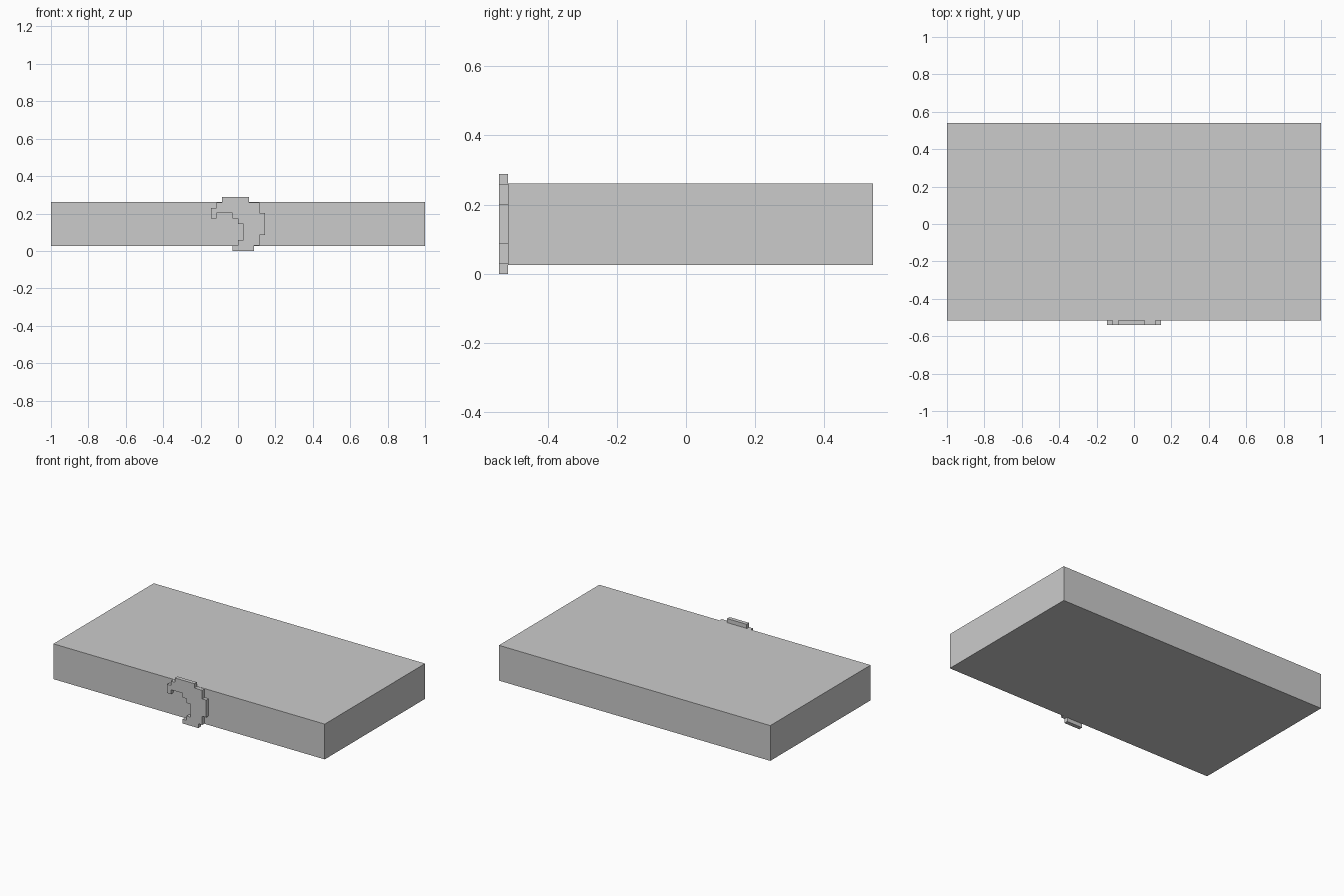
import bpy, bmesh
from mathutils import Vector

if "Cube" in bpy.data.objects:
    bpy.data.objects.remove(bpy.data.objects["Cube"])


def extruded(name, outline, depth):
    """Extrude a closed outline by a depth vector into a solid object."""
    bm = bmesh.new()
    face = bm.faces.new([bm.verts.new(p) for p in outline])
    ext = bmesh.ops.extrude_face_region(bm, geom=[face], use_keep_orig=True)
    moved = [g for g in ext["geom"] if isinstance(g, bmesh.types.BMVert)]
    bmesh.ops.translate(bm, vec=Vector(depth), verts=moved)
    bmesh.ops.recalc_face_normals(bm, faces=bm.faces)
    mesh = bpy.data.meshes.new(name)
    bm.to_mesh(mesh)
    bm.free()
    obj = bpy.data.objects.new(name, mesh)
    bpy.context.collection.objects.link(obj)
    return obj


FRONT, BACK = -0.515, 0.541

# Main flat slab
slab = [(-1, FRONT, 0.026), (1, FRONT, 0.026), (1, FRONT, 0.261), (-1, FRONT, 0.261)]
extruded("slab_body", slab, (0, BACK - FRONT, 0))

# Stepped hook-shaped plate on the front, drawn on a 10 x 10 cell grid
CELL = 0.0288
steps = [(2, 10), (7, 10), (7, 9), (9, 9), (9, 7), (10, 7), (10, 3), (9, 3),
         (9, 1), (8, 1), (8, 0), (4, 0), (4, 1), (5, 1), (5, 2), (6, 2),
         (6, 5), (5, 5), (5, 6), (4, 6), (4, 7), (1, 7), (1, 6), (0, 6),
         (0, 8), (1, 8), (1, 9), (2, 9)]
plate = [((c - 5) * CELL, -BACK, r * CELL) for c, r in steps]
extruded("front_hook_plate", plate, (0, BACK + FRONT, 0))
